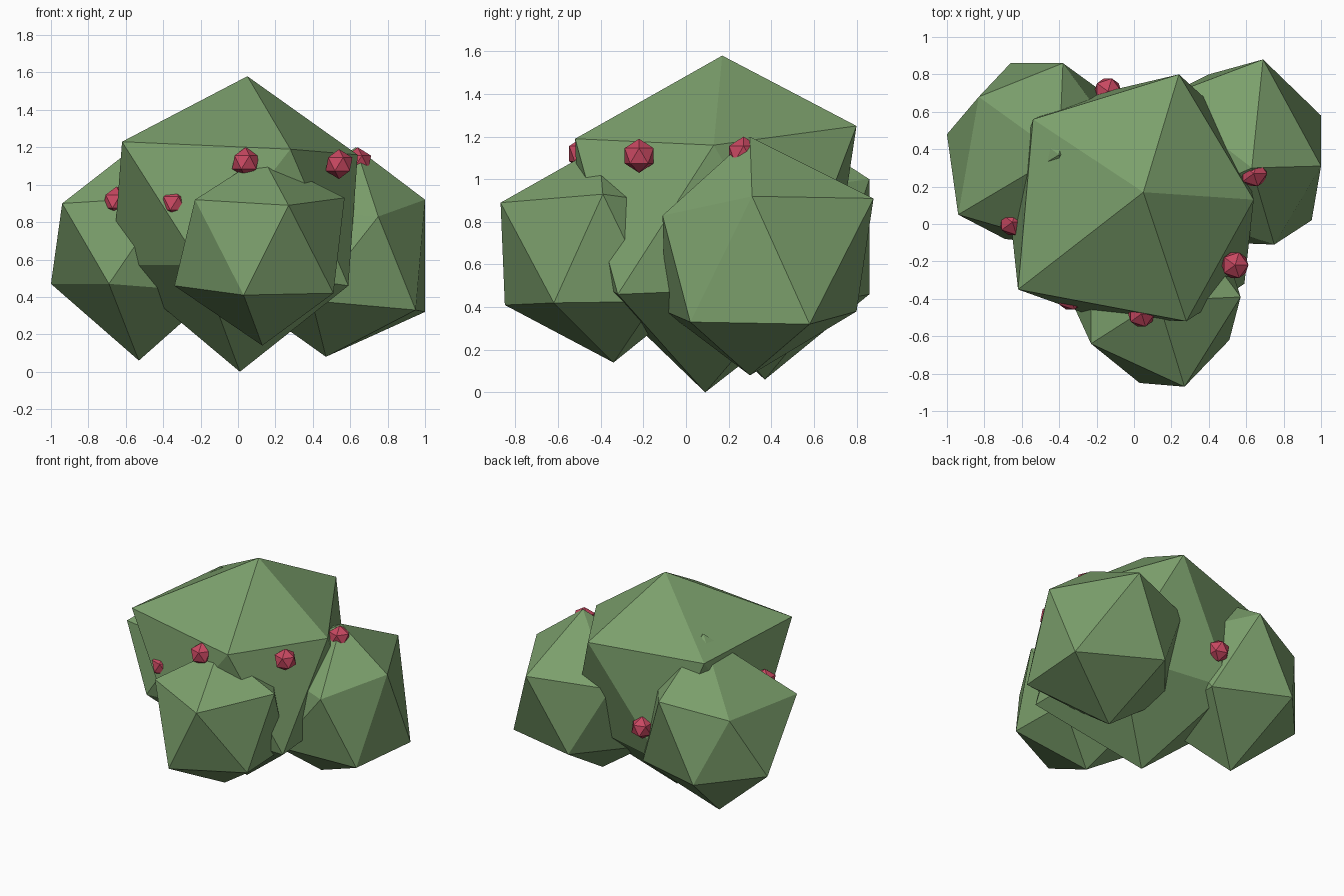
import bpy, bmesh
from mathutils import Vector

cube = bpy.data.objects.get("Cube")
if cube:
    bpy.data.objects.remove(cube, do_unlink=True)


def make_material(name, rgb):
    mat = bpy.data.materials.new(name)
    mat.use_nodes = True
    colour = (*rgb, 1)
    mat.diffuse_color = colour
    for node in mat.node_tree.nodes:
        if node.type == "BSDF_PRINCIPLED":
            node.inputs["Base Color"].default_value = colour
            node.inputs["Roughness"].default_value = 0.9
    return mat


leaf_green = make_material("leaf green", (0.2, 0.35, 0.15))
berry_red = make_material("berry red", (0.58, 0.065, 0.12))


def add_clump(name, material, centre, radius, corners=()):
    """Flat-shaded icosahedron; each listed corner pulls its nearest vertex to it."""
    bm = bmesh.new()
    bmesh.ops.create_icosphere(bm, subdivisions=1, radius=radius)
    centre = Vector(centre)
    free = list(bm.verts)
    for corner in corners:
        target = Vector(corner) - centre
        vert = min(free, key=lambda v: (v.co - target).length)
        vert.co = target
        free.remove(vert)
    mesh = bpy.data.meshes.new(name)
    bm.to_mesh(mesh)
    bm.free()
    mesh.materials.append(material)
    obj = bpy.data.objects.new(name, mesh)
    obj.location = centre
    bpy.context.collection.objects.link(obj)
    return obj


# Main leaf mass in the middle
add_clump("main_foliage", leaf_green, (0.01, 0.12, 0.83), 0.75, [
    (0.05, 0.17, 1.58), (0.01, 0.09, 0),
    (0.28, -0.52, 1.19), (-0.62, -0.35, 1.23), (-0.54, 0.56, 1.21),
    (0.24, 0.8, 1.25), (0.64, 0.13, 1.16),
    (0.59, -0.32, 0.46), (-0.2, -0.5, 0.57), (-0.67, 0.12, 0.57),
    (-0.27, 0.68, 0.46),
])

# Three smaller leaf masses around it
add_clump("front_foliage", leaf_green, (0.13, -0.41, 0.65), 0.5, [
    (0.13, -0.34, 0.14),
    (0.27, -0.87, 0.89), (-0.23, -0.64, 0.92), (0.57, -0.39, 0.93),
    (0.03, -0.85, 0.41), (0.51, -0.62, 0.42), (-0.34, -0.4, 0.46),
])
add_clump("right_foliage", leaf_green, (-0.53, 0.37, 0.68), 0.57, [
    (-0.4, 0.37, 1.32), (-0.53, 0.37, 0.06),
    (-0.94, 0.05, 0.9), (-0.83, 0.68, 0.91), (-0.38, 0.86, 1),
    (-1, 0.48, 0.47), (-0.66, 0.86, 0.46), (-0.69, -0.08, 0.47),
])
add_clump("left_foliage", leaf_green, (0.55, 0.38, 0.63), 0.56, [
    (0.63, 0.3, 1.2), (0.47, 0.3, 0.08),
    (1, 0.31, 0.92), (0.69, 0.88, 0.91), (0.75, -0.11, 0.83),
    (0.95, 0.02, 0.33), (1, 0.58, 0.32), (0.4, 0.8, 0.38),
])

# Berries half sunk into the leaves
berries = {
    "front_berry": (0.04, -0.48, 1.12),
    "front_left_berry": (0.54, -0.22, 1.11),
    "left_berry": (0.64, 0.27, 1.12),
    "right_berry": (-0.65, 0.01, 0.91),
    "front_right_berry": (-0.34, -0.39, 0.9),
    "back_berry": (-0.14, 0.71, 0.69),
}
for name, place in berries.items():
    add_clump(name, berry_red, place, 0.08)
